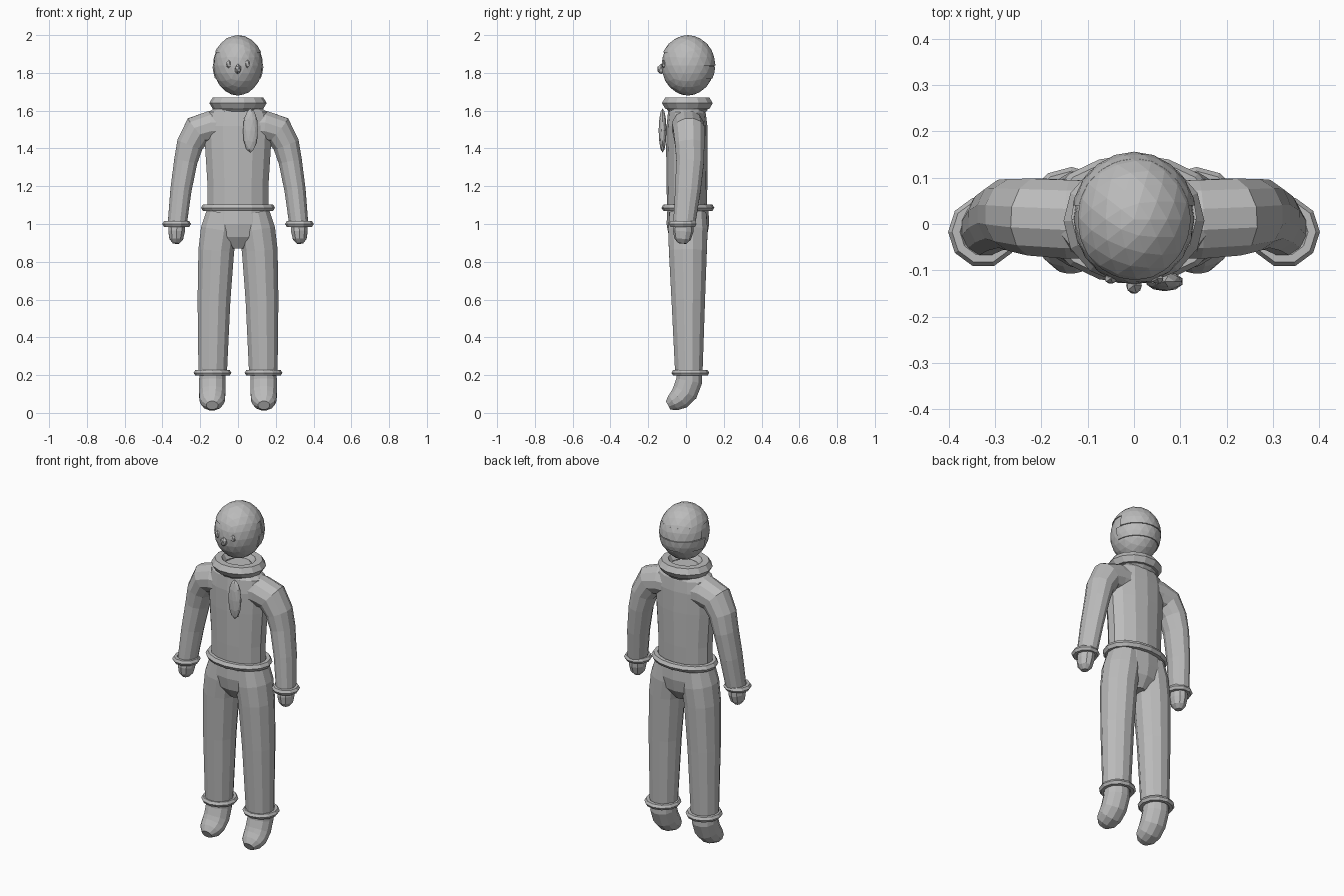
import bpy, bmesh, math
from mathutils import Vector, Matrix

if "Cube" in bpy.data.objects:
    bpy.data.objects.remove(bpy.data.objects["Cube"])

grey = bpy.data.materials.new("plain_grey")
grey.diffuse_color = (0.5, 0.5, 0.5, 1)
grey.use_nodes = True
grey.node_tree.nodes["Principled BSDF"].inputs["Base Color"].default_value = grey.diffuse_color


def finish(bm, name):
    bmesh.ops.recalc_face_normals(bm, faces=bm.faces)
    me = bpy.data.meshes.new(name)
    bm.to_mesh(me)
    bm.free()
    me.materials.append(grey)
    ob = bpy.data.objects.new(name, me)
    bpy.context.collection.objects.link(ob)
    return ob


def tube(name, rows, sides=12, s=1):
    """Loft ellipses along a path; rows are (x, y, z, radius across, radius in depth)."""
    bm = bmesh.new()
    pts = [Vector((s * r[0], r[1], r[2])) for r in rows]
    rings = []
    for i, r in enumerate(rows):
        t = (pts[min(i + 1, len(pts) - 1)] - pts[max(i - 1, 0)]).normalized()
        v = Vector((0, 1, 0))
        v = (v - t * v.dot(t)).normalized()
        u = v.cross(t)
        rings.append([bm.verts.new(pts[i] + u * r[3] * math.cos(a) + v * r[4] * math.sin(a))
                      for a in (math.tau * (k + 0.5) / sides for k in range(sides))])
    for a, b in zip(rings, rings[1:]):
        for k in range(sides):
            n = (k + 1) % sides
            bm.faces.new((a[k], a[n], b[n], b[k]))
    bm.faces.new(rings[0])
    bm.faces.new(rings[-1])
    return finish(bm, name)


def ring(name, loc, rx, ry, tr, tz, major=14, minor=6):
    """Flattened torus band; rx and ry reach the outer edge."""
    bm = bmesh.new()
    grid = []
    for i in range(major):
        a = math.tau * i / major
        row = []
        for j in range(minor):
            b = math.tau * j / minor
            d = tr * (math.cos(b) - 1)
            row.append(bm.verts.new((loc[0] + (rx + d) * math.cos(a),
                                     loc[1] + (ry + d) * math.sin(a),
                                     loc[2] + tz * math.sin(b))))
        grid.append(row)
    for i in range(major):
        for j in range(minor):
            n, m = (i + 1) % major, (j + 1) % minor
            bm.faces.new((grid[i][j], grid[n][j], grid[n][m], grid[i][m]))
    return finish(bm, name)


def ball(name, loc, radii, detail=2, cuts=()):
    """Faceted ellipsoid; cuts are (point, outward normal) planes that trim it."""
    bm = bmesh.new()
    bmesh.ops.create_icosphere(bm, subdivisions=detail, radius=1,
                               matrix=Matrix.LocRotScale(Vector(loc), None, Vector(radii)))
    for co, no in cuts:
        res = bmesh.ops.bisect_plane(bm, geom=bm.verts[:] + bm.edges[:] + bm.faces[:],
                                     plane_co=co, plane_no=no, clear_outer=True)
        edges = [e for e in res["geom_cut"] if isinstance(e, bmesh.types.BMEdge)]
        bmesh.ops.holes_fill(bm, edges=edges)
    return finish(bm, name)


def join(target, others):
    """Weld overlapping solids into one skin."""
    for o in others:
        m = target.modifiers.new("join", 'BOOLEAN')
        m.operation, m.solver, m.object = 'UNION', 'EXACT', o
        o.hide_render = True
        o.hide_set(True)
    bpy.context.view_layer.update()
    me = bpy.data.meshes.new_from_object(
        target.evaluated_get(bpy.context.evaluated_depsgraph_get()))
    target.modifiers.clear()
    target.data = me
    for o in others:
        bpy.data.objects.remove(o)


# Jumper: torso with sleeves
torso = tube("jumper", [
    (0, .005, 1.08, .165, .105), (0, .005, 1.2, .165, .108), (0, .005, 1.4, .178, .11),
    (0, .005, 1.52, .185, .108), (0, .005, 1.59, .165, .1), (0, .01, 1.625, .1, .085),
    (0, .01, 1.645, .06, .06)], 14)
sleeves = [tube("sleeve", [
    (.05, .01, 1.515, .085, .085), (.14, .01, 1.515, .088, .088), (.212, .015, 1.495, .086, .086),
    (.255, .02, 1.42, .073, .08), (.277, .022, 1.33, .064, .076), (.302, .01, 1.18, .058, .07),
    (.322, -.01, .995, .052, .06)], 12, s) for s in (1, -1)]
join(torso, sleeves)

# Trousers: hips with two legs
hips = tube("trousers", [
    (0, .01, 1.09, .163, .108), (0, .01, 1.0, .175, .113), (0, .01, .93, .14, .1),
    (0, .01, .87, .045, .06)], 14)
legs = [tube("trouser_leg", [
    (.085, .01, 1.06, .085, .1), (.1, .01, .97, .1, .108), (.115, .01, .86, .098, .104),
    (.127, .012, .6, .09, .092), (.134, .015, .21, .078, .075)], 12, s) for s in (1, -1)]
join(hips, legs)

# Hands, feet and their cuffs
for s, side in ((1, "left"), (-1, "right")):
    tube(side + "_hand", [
        (.322, -.01, 1.02, .045, .052), (.325, -.015, .96, .046, .054),
        (.327, -.018, .92, .038, .044), (.328, -.02, .897, .018, .022)], 10, s)
    ring(side + "_wrist_cuff", (s * .325, -.017, 1.0), .076, .077, .017, .017, 10)
    tube(side + "_foot", [
        (.136, .017, .23, .07, .07), (.136, .017, .17, .072, .072), (.136, -.005, .11, .072, .07),
        (.137, -.035, .075, .07, .062), (.137, -.068, .054, .06, .048),
        (.137, -.095, .04, .032, .026)], 12, s)
    ring(side + "_ankle_cuff", (s * .135, .023, .212), .1, .1, .018, .017, 12)

# Belt, collar and scarf end
ring("belt", (0, .01, 1.086), .196, .14, .022, .021, 16)
ring("collar", (0, .007, 1.64), .152, .138, .037, .035, 14)
ring("collar_underlayer", (0, .007, 1.606), .12, .112, .03, .018, 14)
ball("scarf_end", (.066, -.124, 1.495), (.041, .021, .117))

# Head with face details
c = (0, .01, 1.84)
ball("head", c, (.13, .14, .16), 3)
for s in (1, -1):
    ball("eye", (s * .05, -.118, 1.847), (.015, .012, .022), 1)
ball("nose", (0, -.132, 1.82), (.019, .021, .028), 1)

# Hair: a cap and two stepped bands wrapping the back of the head
r = (.136, .146, .161)
up, down, front = (0, 0, 1), (0, 0, -1), (0, -1, 0)
ball("hair_cap", (0, .01, 1.839), r, 3, [((0, 0, 1.908), down)])
ball("hair_upper_band", c, r, 3,
     [((0, 0, 1.908), up), ((0, 0, 1.84), down), ((0, .04, 0), front)])
ball("hair_lower_band", c, r, 3,
     [((0, 0, 1.835), up), ((0, 0, 1.77), down), ((0, .01, 0), front)])
